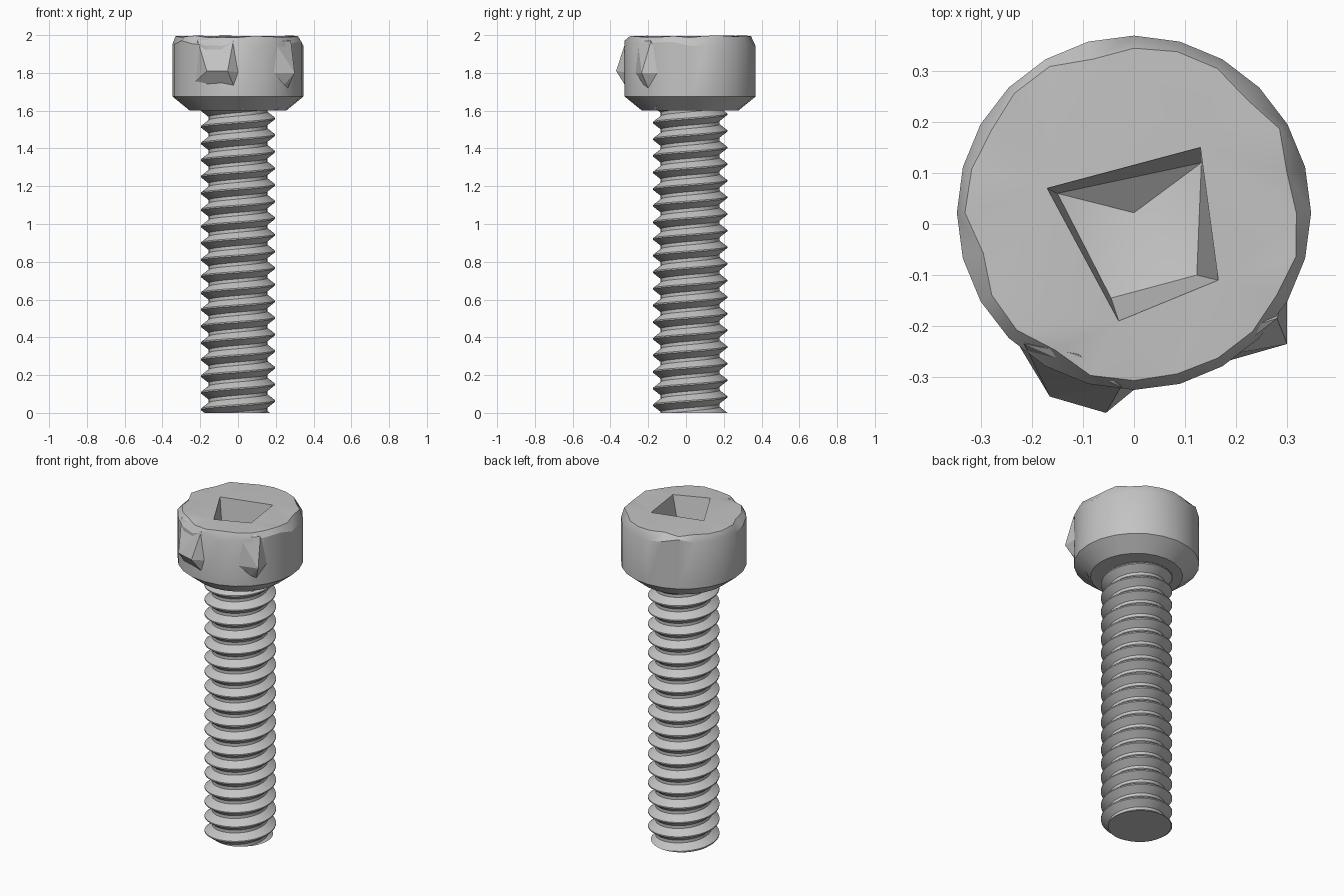
import bpy, bmesh, random
from math import sin, cos, tau
from mathutils import Vector

cube = bpy.data.objects.get("Cube")
if cube:
    bpy.data.objects.remove(cube, do_unlink=True)

random.seed(4)
CY = 0.022          # bolt axis offset in y
HEAD_R = 0.347
HEAD_Z = 1.6

steel = bpy.data.materials.new("grey_steel")
steel.use_nodes = True
colour = (0.55, 0.55, 0.55, 1)
steel.diffuse_color = colour
steel.node_tree.nodes["Principled BSDF"].inputs["Base Color"].default_value = colour


def finish(bm, name, angle=0.5):
    bmesh.ops.recalc_face_normals(bm, faces=bm.faces[:])
    mesh = bpy.data.meshes.new(name)
    bm.to_mesh(mesh)
    bm.free()
    mesh.materials.append(steel)
    obj = bpy.data.objects.new(name, mesh)
    bpy.context.collection.objects.link(obj)
    if angle:
        bpy.ops.object.select_all(action="DESELECT")
        obj.select_set(True)
        bpy.context.view_layer.objects.active = obj
        bpy.ops.object.shade_smooth_by_angle(angle=angle)
    return obj


def bridge(bm, a, b):
    n = len(a)
    for i in range(n):
        j = (i + 1) % n
        bm.faces.new((a[i], a[j], b[j], b[i]))


def loop_edges(bm, ring):
    return [bm.edges.get((v, ring[i - 1])) for i, v in enumerate(ring)]


# Threaded shaft: a profile swept along a helix, then trimmed flat at both ends
def build_shaft():
    pitch, steps = 0.088, 36
    root, crest = 0.156, 0.197
    profile = [(root, 0.0), (root, 0.2), (crest, 0.56), (crest, 0.64), (root, 1.0)]
    turns = int(HEAD_Z / pitch) + 4
    bm = bmesh.new()
    columns = []
    for i in range(turns * steps + 1):
        a = tau * i / steps
        base = pitch * (i / steps - 2) + 0.01
        columns.append([bm.verts.new((r * cos(a), CY + r * sin(a), base + pitch * t))
                        for r, t in profile])
    for c, d in zip(columns, columns[1:]):
        for k in range(len(profile) - 1):
            bm.faces.new((c[k], d[k], d[k + 1], c[k + 1]))
    bmesh.ops.remove_doubles(bm, verts=bm.verts[:], dist=0.0005)
    for z, up in ((0.0, -1), (HEAD_Z + 0.03, 1)):
        cut = bmesh.ops.bisect_plane(bm, geom=bm.verts[:] + bm.edges[:] + bm.faces[:],
                                     plane_co=(0, 0, z), plane_no=(0, 0, up),
                                     clear_outer=True)
        rim = [e for e in cut["geom_cut"] if isinstance(e, bmesh.types.BMEdge)]
        bmesh.ops.edgenet_fill(bm, edges=rim)
    finish(bm, "threaded_shaft")


# Head: chamfered drum with a chipped rim and a skewed four-sided socket
def build_head():
    n = 24
    bm = bmesh.new()

    def ring(r, z, dr=0.0, dz=0.0):
        verts = []
        for i in range(n):
            a = tau * i / n
            q = r + random.uniform(-dr, dr)
            verts.append(bm.verts.new((q * cos(a), CY + q * sin(a),
                                       z + random.uniform(-dz, dz))))
        return verts

    rings = [ring(0.255, HEAD_Z), ring(HEAD_R, 1.675), ring(HEAD_R, 1.955, 0, 0.02),
             ring(0.318, 1.992, 0.014, 0.006)]
    bm.faces.new(rings[0])
    for a, b in zip(rings, rings[1:]):
        bridge(bm, a, b)

    mouth = [bm.verts.new((x, y, 1.995)) for x, y in
             ((-0.17, 0.07), (-0.03, -0.19), (0.165, -0.11), (0.13, 0.15))]
    floor = [bm.verts.new((x, y, 1.82)) for x, y in
             ((-0.15, 0.06), (-0.045, -0.145), (0.123, -0.1), (0.132, 0.12))]
    bridge(bm, mouth, floor)
    tip = bm.verts.new((0, CY, 1.77))
    for i, v in enumerate(floor):
        bm.faces.new((floor[i - 1], v, tip))
    bmesh.ops.triangle_fill(bm, use_beauty=True, normal=(0, 0, 1),
                            edges=loop_edges(bm, rings[-1]) + loop_edges(bm, mouth))
    finish(bm, "bolt_head")


# Faceted lumps on the side of the head
def build_lump(name, points):
    bm = bmesh.new()
    for p in points:
        bm.verts.new(Vector(p))
    hull = bmesh.ops.convex_hull(bm, input=bm.verts[:])
    spare = [g for g in hull["geom_interior"] if isinstance(g, bmesh.types.BMVert)]
    bmesh.ops.delete(bm, geom=spare, context="VERTS")
    bmesh.ops.dissolve_limit(bm, angle_limit=0.06, verts=bm.verts[:], edges=bm.edges[:])
    finish(bm, name, 0)


build_shaft()
build_head()
build_lump("front_lump", [
    (-0.165, -0.338, 1.81), (-0.055, -0.37, 1.81),
    (-0.215, -0.235, 1.975), (-0.11, -0.255, 1.99), (-0.025, -0.318, 1.97),
    (-0.23, -0.23, 1.75), (-0.17, -0.17, 1.605), (0.03, -0.24, 1.605),
    (0.03, -0.3, 1.8)])
build_lump("corner_lump", [
    (0.3, -0.235, 1.8), (0.28, -0.185, 1.97), (0.19, -0.255, 1.97), (0.2, -0.21, 1.99),
    (0.3, -0.12, 1.8), (0.16, -0.275, 1.8), (0.21, -0.15, 1.605), (0.13, -0.2, 1.605)])
